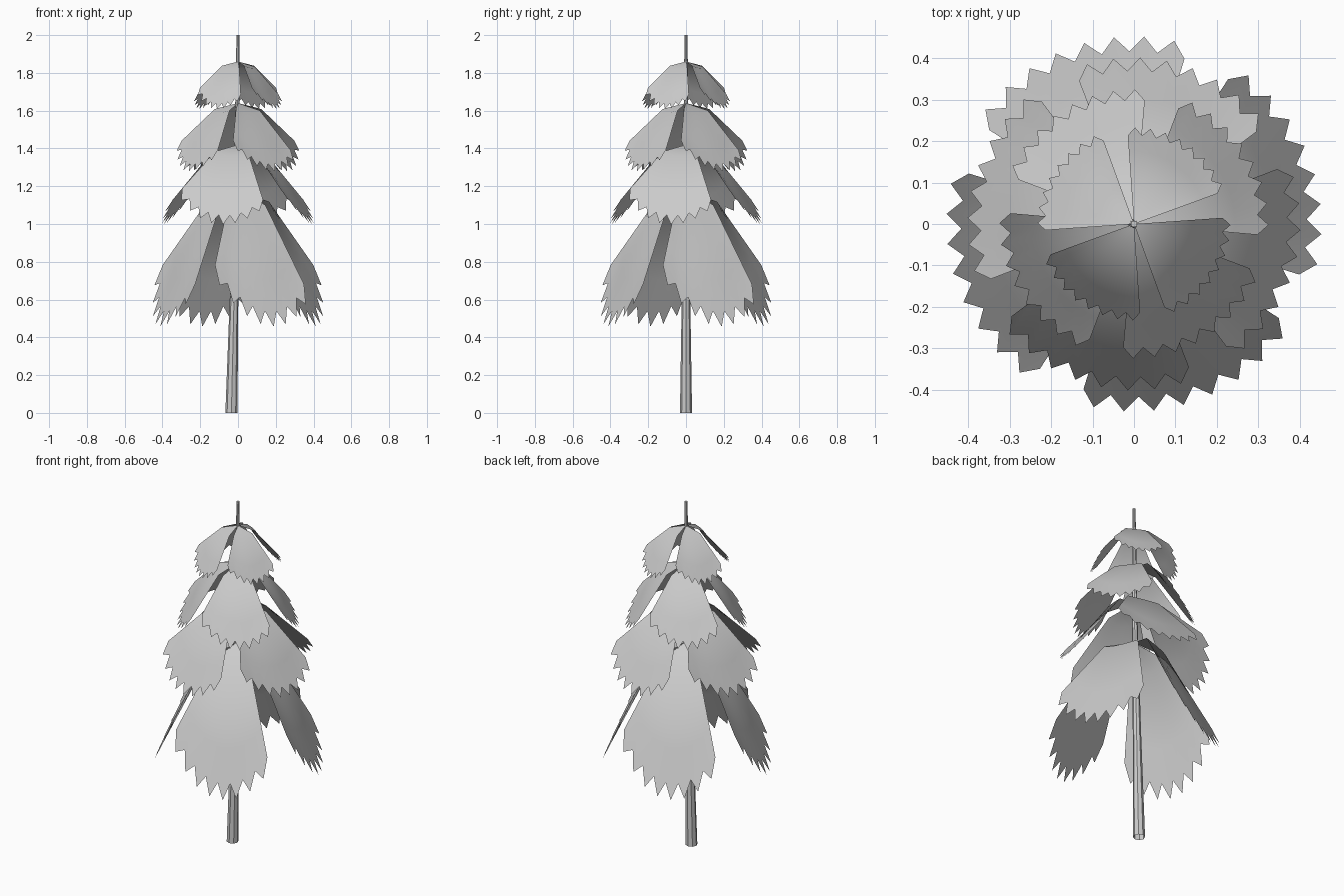
import bpy, bmesh
from math import sin, cos, radians, pi

if "Cube" in bpy.data.objects:
    bpy.data.objects.remove(bpy.data.objects["Cube"])


def finish(name, bm, angle):
    me = bpy.data.meshes.new(name)
    bm.to_mesh(me)
    bm.free()
    ob = bpy.data.objects.new(name, me)
    bpy.context.collection.objects.link(ob)
    bpy.ops.object.select_all(action='DESELECT')
    ob.select_set(True)
    bpy.context.view_layer.objects.active = ob
    bpy.ops.object.shade_smooth_by_angle(angle=radians(angle))
    return ob


# Trunk: tapered, slightly leaning stem, open at the foot
bm = bmesh.new()
rings = []
for z, x, r in [(0, -0.035, 0.032), (0.65, -0.02, 0.022), (1.3, -0.006, 0.015), (2.0, 0, 0.008)]:
    rings.append([bm.verts.new((x + r * cos(2 * pi * i / 8), r * sin(2 * pi * i / 8), z))
                  for i in range(8)])
for a, b in zip(rings, rings[1:]):
    for i in range(8):
        j = (i + 1) % 8
        bm.faces.new((a[i], a[j], b[j], b[i]))
bm.faces.new(rings[-1])
finish("trunk", bm, 30)

TEETH = 8
HALF = 37          # half angle of one frond, degrees
SHOULDER = 0.38    # radius fraction and drop share of the fold
FOLD = 0.14


def fall(t):
    """Share of the total drop at radius fraction t: shallow shoulder, steep skirt."""
    if t < SHOULDER:
        return FOLD * t / SHOULDER
    return FOLD + (1 - FOLD) * (t - SHOULDER) / (1 - SHOULDER)


# Frond: folded fan hanging from the trunk, with a saw-tooth hem
def add_frond(bm, apex, radius, drop, heading):
    def point(t, u):
        a = radians(heading + HALF * u)
        d = drop * fall(t) * (1 - 0.3 * u * u + 0.08 * u)
        return bm.verts.new((radius * t * cos(a), radius * t * sin(a), apex - d))

    us = [-1 + i / TEETH for i in range(2 * TEETH + 1)]
    top = bm.verts.new((0, 0, apex))
    shoulder = [point(SHOULDER, u) for u in us]
    skirt = [point(0.75, u) for u in us]
    hem = [point(1.0 if i % 2 else 0.92, u) for i, u in enumerate(us)]
    for i in range(len(us) - 1):
        bm.faces.new((top, shoulder[i], shoulder[i + 1]))
        for a, b in ((shoulder, skirt), (skirt, hem)):
            bm.faces.new((a[i], b[i], b[i + 1], a[i + 1]))


# Four tiers of four fronds: apex height, radius, drop, heading of first frond
tiers = [(1.86, 0.233, 0.25, 57), (1.64, 0.325, 0.36, 32),
         (1.42, 0.402, 0.42, 74), (1.18, 0.453, 0.72, 20)]
for n, (apex, radius, drop, heading) in enumerate(tiers, 1):
    bm = bmesh.new()
    for k in range(4):
        add_frond(bm, apex, radius, drop, heading + 90 * k)
    finish(f"frond_tier_{n}", bm, 40)
